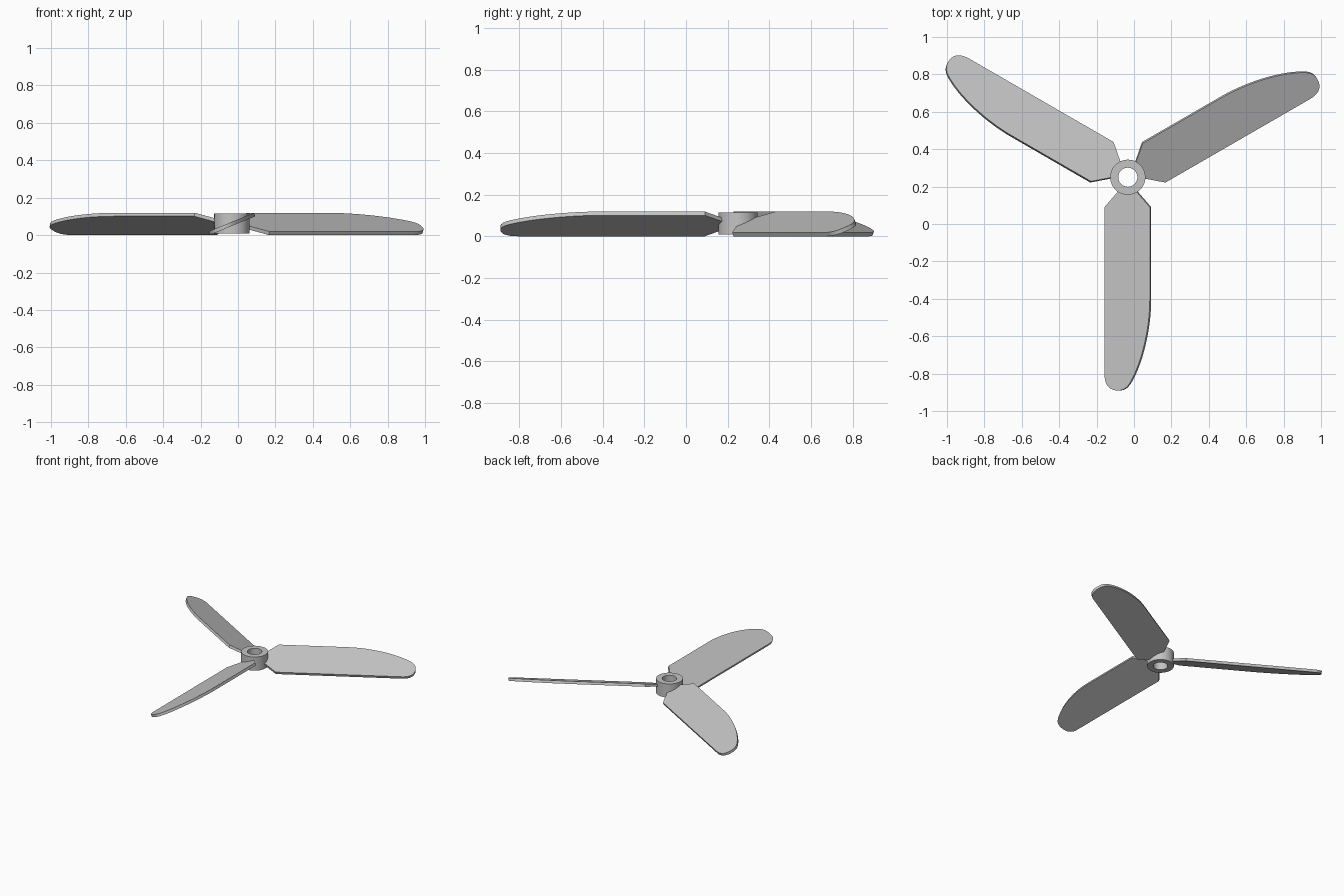
import bpy
import bmesh
import math
from mathutils import Matrix, Vector
from mathutils.geometry import interpolate_bezier

cube = bpy.data.objects.get("Cube")
if cube:
    bpy.data.objects.remove(cube, do_unlink=True)

HUB = Vector((-0.033, 0.25, 0))
PITCH = math.radians(22.5)
THICK = 0.02

grey = bpy.data.materials.new("light_grey")
grey.use_nodes = True
color = (0.55, 0.55, 0.55, 1)
grey.diffuse_color = color
grey.node_tree.nodes["Principled BSDF"].inputs["Base Color"].default_value = color


def add_object(name, bm):
    bmesh.ops.recalc_face_normals(bm, faces=bm.faces[:])
    mesh = bpy.data.meshes.new(name)
    bm.to_mesh(mesh)
    bm.free()
    mesh.materials.append(grey)
    obj = bpy.data.objects.new(name, mesh)
    bpy.context.collection.objects.link(obj)
    bpy.ops.object.select_all(action="DESELECT")
    obj.select_set(True)
    bpy.context.view_layer.objects.active = obj
    bpy.ops.object.shade_smooth_by_angle(angle=math.radians(30))
    return obj


def curve(points, steps):
    return [tuple(p) for p in interpolate_bezier(*[Vector(p) for p in points], steps)]


# Blade outline: (sideways, distance from hub centre)
root = [(-0.125, 0.16), (-0.045, 0.07), (0.045, 0.07), (0.125, 0.16)]
leading = curve([(0.125, 0.65), (0.125, 0.80), (0.085, 0.98), (0.02, 1.092)], 16)
tip = curve([(0.02, 1.092), (0, 1.126), (-0.02, 1.14), (-0.05, 1.14)], 8)
corner = curve([(-0.05, 1.14), (-0.1, 1.14), (-0.125, 1.11), (-0.125, 1.05)], 10)
outline = root + leading + tip[1:] + corner[1:]


def add_blade(name, angle):
    bm = bmesh.new()
    # Flat plate pitched about its length
    verts = [bm.verts.new((v / math.cos(PITCH) * 0.97, -u, -THICK / 2)) for v, u in outline]
    face = bm.faces.new(verts)
    extruded = bmesh.ops.extrude_face_region(bm, geom=[face])["geom"]
    top = [g for g in extruded if isinstance(g, bmesh.types.BMVert)]
    bmesh.ops.translate(bm, verts=top, vec=(0, 0, THICK))
    place = (Matrix.Translation(HUB + Vector((0, 0, 0.06)))
             @ Matrix.Rotation(angle, 4, "Z") @ Matrix.Rotation(-PITCH, 4, "Y"))
    bm.transform(place)
    add_object(name, bm)


for i, name in enumerate(("front_blade", "left_blade", "right_blade")):
    add_blade(name, i * math.tau / 3)

# Hub ring: rectangular section spun around the axle hole
bm = bmesh.new()
section = [(0.051, 0.009), (0.094, 0.009), (0.094, 0.115), (0.051, 0.115)]
ring = [bm.verts.new((r, 0, z)) for r, z in section]
edges = [bm.edges.new((ring[i], ring[(i + 1) % 4])) for i in range(4)]
bmesh.ops.spin(bm, geom=ring + edges, cent=(0, 0, 0), axis=(0, 0, 1),
               angle=math.tau, steps=48, use_merge=True)
bmesh.ops.remove_doubles(bm, verts=bm.verts[:], dist=0.0001)
bm.transform(Matrix.Translation(HUB))
add_object("hub", bm)
